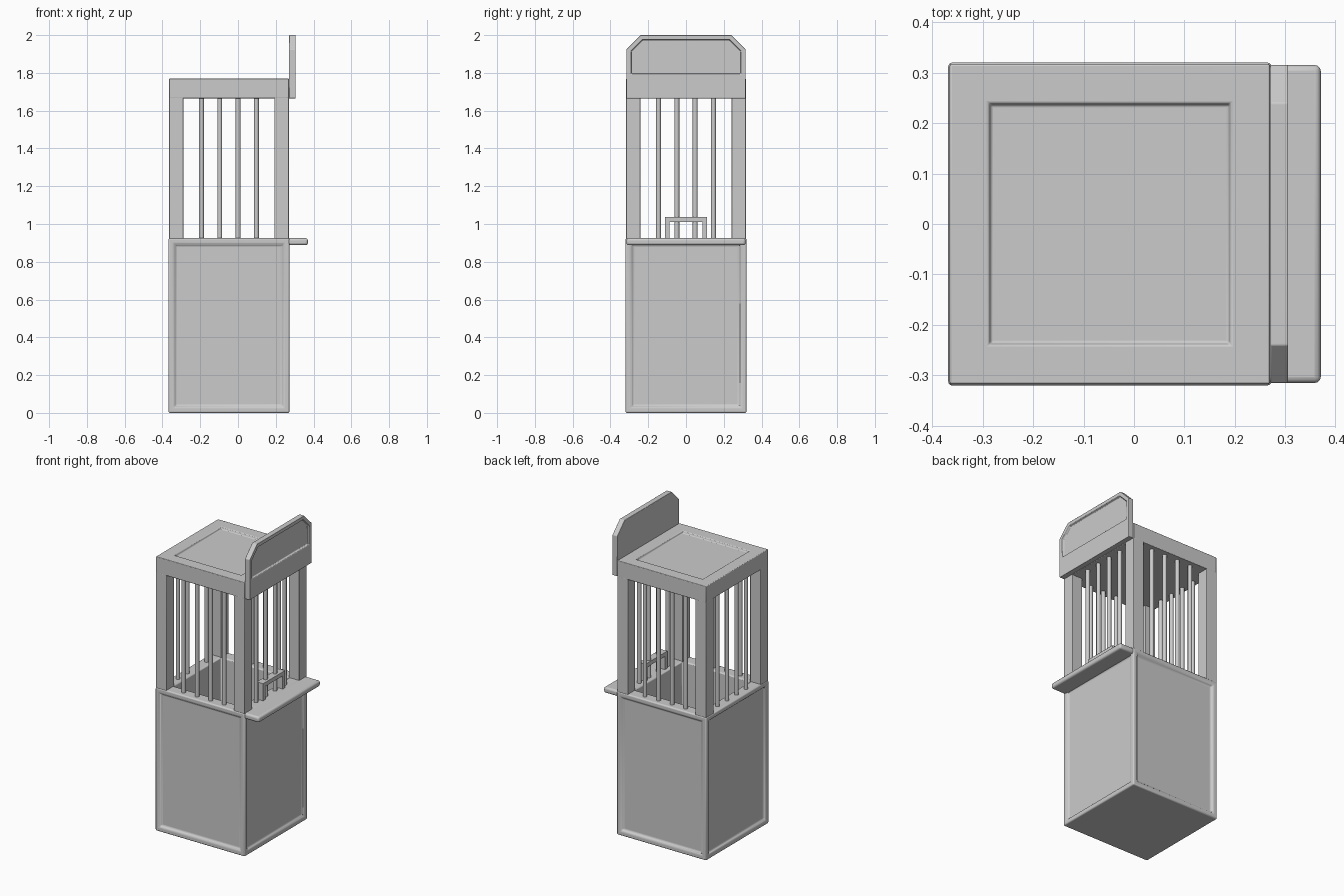
import bpy, bmesh
from mathutils import Vector

if "Cube" in bpy.data.objects:
    bpy.data.objects.remove(bpy.data.objects["Cube"])

CX = -0.048          # centre of the cabinet in x
H = 0.32             # half width of the cabinet


def finish(name, bm, bevel=0.0, segments=3):
    bmesh.ops.recalc_face_normals(bm, faces=bm.faces[:])
    me = bpy.data.meshes.new(name)
    bm.to_mesh(me)
    bm.free()
    ob = bpy.data.objects.new(name, me)
    bpy.context.collection.objects.link(ob)
    bpy.context.view_layer.objects.active = ob
    bpy.ops.object.select_all(action='DESELECT')
    ob.select_set(True)
    bpy.ops.object.shade_smooth_by_angle()
    if bevel:
        m = ob.modifiers.new("Bevel", 'BEVEL')
        m.width, m.segments = bevel, segments
        m.limit_method, m.angle_limit = 'ANGLE', 0.6
    return ob


def box_bm(lo, hi):
    lo, hi = Vector(lo), Vector(hi)
    bm = bmesh.new()
    bmesh.ops.create_cube(bm, size=1)
    for v in bm.verts:
        v.co = Vector([(a + b) / 2 + c * (b - a) for a, b, c in zip(lo, hi, v.co)])
    bm.normal_update()
    return bm


def box(name, lo, hi, bevel=0.0):
    return finish(name, box_bm(lo, hi), bevel)


def recess(bm, faces, border, depth, slope=0.004):
    bmesh.ops.inset_individual(bm, faces=faces, thickness=border, use_even_offset=True)
    bm.normal_update()
    bmesh.ops.inset_individual(bm, faces=faces, thickness=slope, depth=-depth, use_even_offset=True)
    bm.normal_update()


# Cabinet with framed side panels and an open prize well
bm = box_bm((CX - H, -H, 0), (CX + H, H, 0.925))
sides = [f for f in bm.faces if abs(f.normal.z) < 0.5]
top = [f for f in bm.faces if f.normal.z > 0.5]
recess(bm, sides, 0.03, 0.014, 0.008)
recess(bm, top, 0.077, 0.40, 0.001)
finish("cabinet", bm, 0.010)

# Corner posts
for sx in (-1, 1):
    for sy in (-1, 1):
        x, y = CX + sx * 0.279, sy * 0.279
        box("corner_post", (x - 0.038, y - 0.038, 0.915), (x + 0.038, y + 0.038, 1.67), 0.003)

# Cage bars on all four sides
offsets = [(i - 1.5) * 0.097 for i in range(4)]
spots = [(CX + o, s * 0.279) for o in offsets for s in (-1, 1)]
spots += [(CX + s * 0.279, o) for o in offsets for s in (-1, 1)]
for x, y in spots:
    bm = bmesh.new()
    bmesh.ops.create_cone(bm, cap_ends=True, segments=16, radius1=0.013,
                          radius2=0.013, depth=0.76)
    bmesh.ops.translate(bm, verts=bm.verts[:], vec=(x, y, 1.295))
    finish("cage_bar", bm)

# Roof with a sunken top panel
bm = box_bm((CX - 0.317, -0.317, 1.665), (CX + 0.317, 0.317, 1.77))
recess(bm, [f for f in bm.faces if f.normal.z > 0.5], 0.077, 0.014, 0.005)
finish("roof", bm, 0.004)

# Header sign board with clipped corners and a sunken panel
profile = [(-0.315, 1.665), (0.315, 1.665), (0.315, 1.925),
           (0.24, 2.0), (-0.24, 2.0), (-0.315, 1.925)]
bm = bmesh.new()
face = bm.faces.new([bm.verts.new((0.270, y, z)) for y, z in profile])
ext = bmesh.ops.extrude_face_region(bm, geom=[face], use_keep_orig=True)
bmesh.ops.translate(bm, vec=(0.035, 0, 0),
                    verts=[g for g in ext["geom"] if isinstance(g, bmesh.types.BMVert)])
bmesh.ops.recalc_face_normals(bm, faces=bm.faces[:])
bm.normal_update()
front = max(bm.faces, key=lambda f: f.calc_center_median().x)
bmesh.ops.inset_individual(bm, faces=[front], thickness=0.023, use_even_offset=True)
for v in front.verts:
    if v.co.z < 1.8:
        v.co.z = 1.793
bm.normal_update()
bmesh.ops.inset_individual(bm, faces=[front], thickness=0.004, depth=-0.012, use_even_offset=True)
finish("header_board", bm, 0.003)

# Control ledge
box("control_ledge", (0.255, -0.315, 0.888), (0.37, 0.315, 0.925), 0.012)

# Prize slot frame
for s in (-1, 1):
    y = s * 0.1
    box("slot_frame_side", (0.212, y - 0.012, 0.915), (0.258, y + 0.012, 1.01))
box("slot_frame_top", (0.212, -0.112, 1.01), (0.258, 0.112, 1.036))
